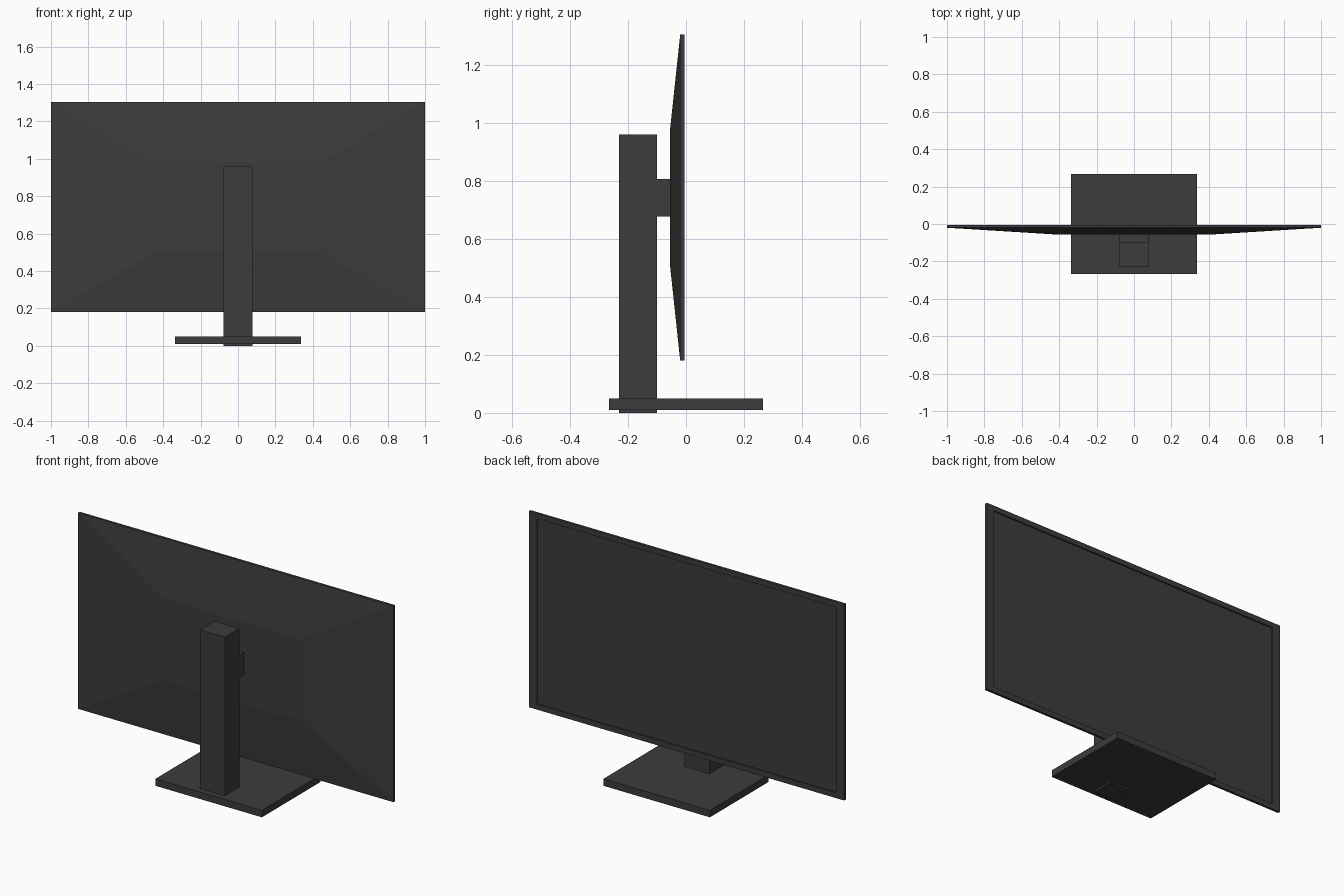
import bpy, bmesh

if "Cube" in bpy.data.objects:
    bpy.data.objects.remove(bpy.data.objects["Cube"])

dark = bpy.data.materials.new("dark_grey")
dark.diffuse_color = (0.045, 0.045, 0.045, 1)
dark.use_nodes = True
dark.node_tree.nodes["Principled BSDF"].inputs["Base Color"].default_value = dark.diffuse_color


def finish(name, bm):
    bmesh.ops.recalc_face_normals(bm, faces=bm.faces)
    mesh = bpy.data.meshes.new(name)
    bm.to_mesh(mesh)
    bm.free()
    mesh.materials.append(dark)
    obj = bpy.data.objects.new(name, mesh)
    bpy.context.collection.objects.link(obj)
    return obj


def box(name, half_x, y0, y1, z0, z1):
    bm = bmesh.new()
    for v in bmesh.ops.create_cube(bm, size=2)["verts"]:
        v.co = (v.co.x * half_x,
                y0 if v.co.y < 0 else y1,
                z0 if v.co.z < 0 else z1)
    return finish(name, bm)


def ring(bm, half_x, half_z, y, zc=0.7425):
    return [bm.verts.new((sx * half_x, y, zc + sz * half_z))
            for sx, sz in ((-1, -1), (1, -1), (1, 1), (-1, 1))]


# Display: tapered back, thin rim, bezel and recessed screen as lofted rectangles
bm = bmesh.new()
rings = [ring(bm, *r) for r in (
    (0.435, 0.235, -0.055),
    (1.0, 0.5625, -0.02),
    (1.0, 0.5625, -0.005),
    (0.95, 0.532, -0.005),
    (0.95, 0.532, -0.013),
)]
for a, b in zip(rings, rings[1:]):
    for i in range(4):
        j = (i + 1) % 4
        bm.faces.new((a[i], a[j], b[j], b[i]))
bm.faces.new(rings[0])
bm.faces.new(rings[-1])
finish("display_panel", bm)

# Stand: arm to the display, upright column, flat base
box("mount_arm", 0.078, -0.1, -0.055, 0.677, 0.807)
box("stand_column", 0.078, -0.231, -0.1, 0.0, 0.96)
box("stand_base", 0.338, -0.266, 0.266, 0.01, 0.05)
